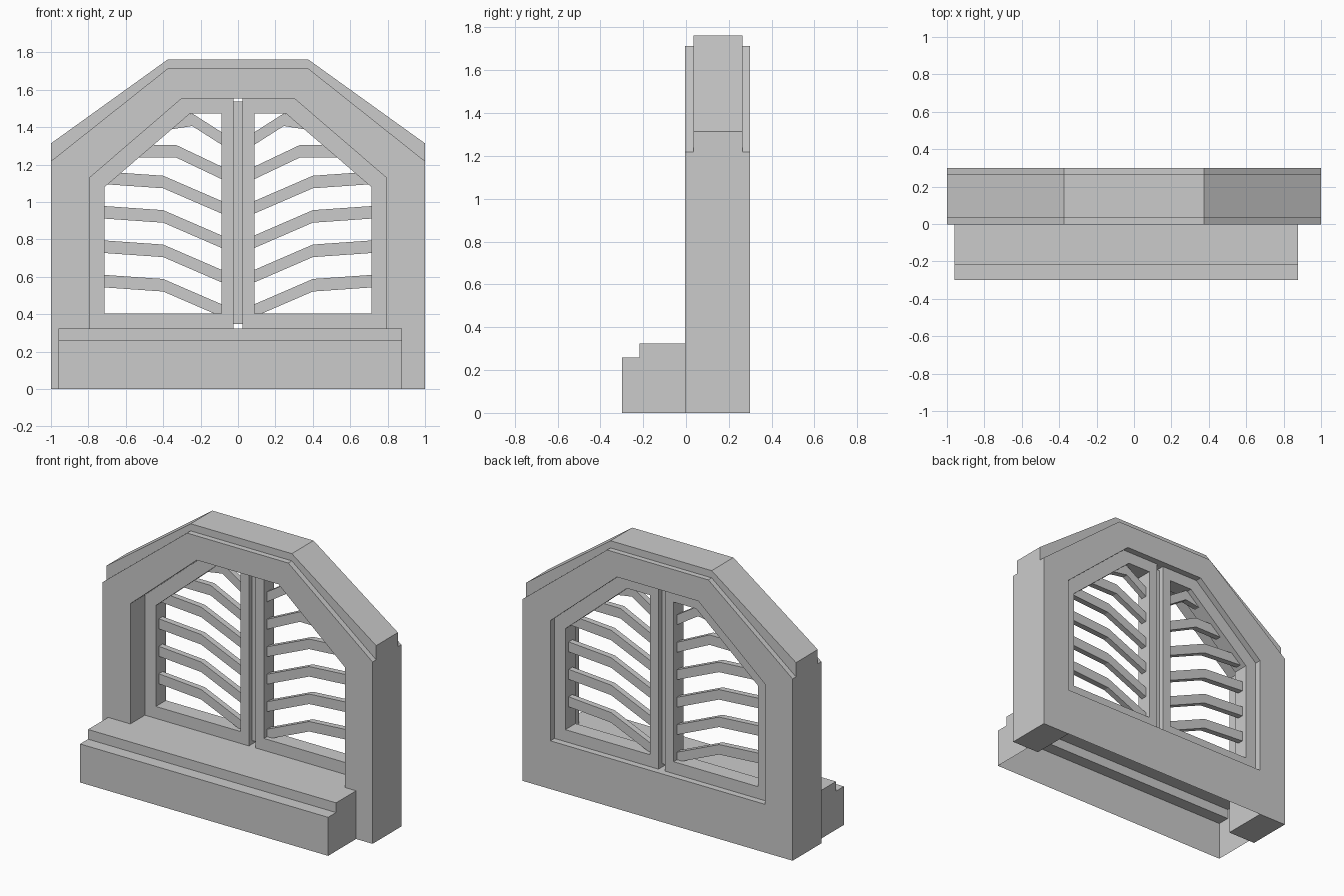
import bpy, bmesh

if "Cube" in bpy.data.objects:
    bpy.data.objects.remove(bpy.data.objects["Cube"])


def finish(name, bm, mirror=False):
    bmesh.ops.remove_doubles(bm, verts=bm.verts, dist=1e-5)
    bmesh.ops.dissolve_degenerate(bm, edges=bm.edges, dist=1e-5)
    bmesh.ops.recalc_face_normals(bm, faces=bm.faces)
    me = bpy.data.meshes.new(name)
    bm.to_mesh(me)
    bm.free()
    ob = bpy.data.objects.new(name, me)
    bpy.context.collection.objects.link(ob)
    if mirror:
        ob.modifiers.new("mirror", 'MIRROR')
    return ob


def sweep(bm, stations, closed):
    """Join a list of equal-length cross-sections into a tube."""
    rings = [[bm.verts.new(p) for p in s] for s in stations]
    n = len(rings[0])
    pairs = list(zip(rings, rings[1:] + rings[:1]))
    for a, b in pairs if closed else pairs[:-1]:
        for i in range(n):
            j = (i + 1) % n
            bm.faces.new((a[i], a[j], b[j], b[i]))
    if not closed:
        bm.faces.new(rings[0])
        bm.faces.new(rings[-1])


def prism(bm, pts, y0, y1):
    """Extrude an xz outline along y."""
    sweep(bm, [[(x, y, z) for x, z in pts] for y in (y0, y1)], False)


# Arched surround: inner edge, low outer edge and raised outer band per corner
half = [((.795, 0), (1, 0), (1, 0)),
        ((.795, 1.128), (1, 1.218), (1, 1.313)),
        ((.302, 1.552), (.375, 1.714), (.375, 1.762))]
corners = half + [tuple((-x, z) for x, z in c) for c in reversed(half)]
Y0, Y1, Y2, Y3 = -.004, .034, .264, .3
stations = []
for inner, low, high in corners:
    sec = [(inner, Y0), (low, Y0), (low, Y1), (high, Y1),
           (high, Y2), (low, Y2), (low, Y3), (inner, Y3)]
    stations.append([(p[0], y, p[1]) for p, y in sec])
bm = bmesh.new()
sweep(bm, stations, False)
finish("arched_surround", bm)

# Stepped sill, open underneath
profile = [(.3, 0), (.3, .323), (-.216, .323), (-.216, .258), (-.3, .258), (-.3, 0)]
bm = bmesh.new()
sweep(bm, [[(x, y, z) for y, z in profile] for x in (-.96, .878)], False)
under = [f for f in bm.faces if all(v.co.z == 0 for v in f.verts)]
bmesh.ops.delete(bm, geom=under, context='FACES')
finish("sill", bm)

# Pair of shutter frames
outer = [(.024, .323), (.795, .323), (.795, 1.128), (.302, 1.552), (.024, 1.552)]
inner = [(.088, .403), (.714, .403), (.714, 1.079), (.257, 1.472), (.088, 1.472)]
bm = bmesh.new()
sweep(bm, [[(o[0], .15, o[1]), (i[0], .15, i[1]), (i[0], .257, i[1]), (o[0], .257, o[1])]
           for o, i in zip(outer, inner)], True)
finish("shutter_frame", bm, mirror=True)

# Bent louvres: kink x, rise at kink, end x, rise at end
shapes = [(.40, .135, .73, .158)] * 4 + [(.33, .115, .55, .115), (.245, .1, .37, .08)]
bm = bmesh.new()
for k, (kx, kr, ex, er) in enumerate(shapes):
    z = .453 + .184 * k
    start = (.075, z - .013 * kr / (kx - .088))
    top = [start, (kx, z + kr), (ex, z + er)]
    prism(bm, top + [(x, h - .067) for x, h in reversed(top)], .182, .222)
finish("louvres", bm, mirror=True)

# Thin strip closing the gap between the shutters
bm = bmesh.new()
prism(bm, [(-.024, .347), (.024, .347), (.024, 1.538), (-.024, 1.538)], .182, .222)
finish("centre_strip", bm)
